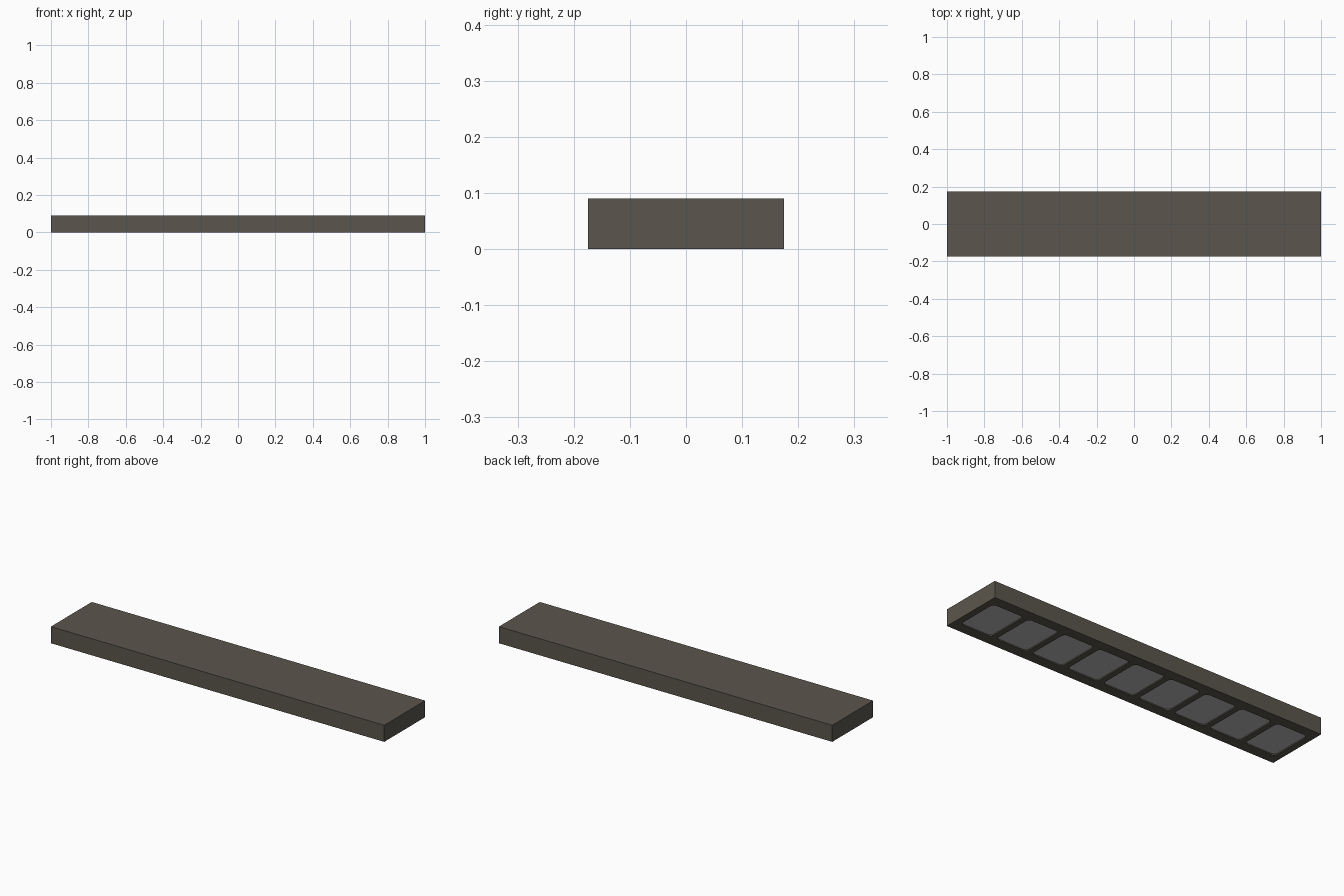
import bpy, bmesh, math

if "Cube" in bpy.data.objects:
    bpy.data.objects.remove(bpy.data.objects["Cube"])

L, W, H = 2.0, 0.35, 0.09          # housing size
COUNT, PITCH = 9, 0.2175           # underside panels
PX, PY, R = 0.187, 0.24, 0.022     # panel size and corner radius
RECESS = 0.006


def material(name, rgb):
    m = bpy.data.materials.new(name)
    m.diffuse_color = (*rgb, 1)
    m.use_nodes = True
    m.node_tree.nodes["Principled BSDF"].inputs["Base Color"].default_value = m.diffuse_color
    return m


def make_object(name, bm, mat):
    bmesh.ops.recalc_face_normals(bm, faces=bm.faces[:])
    mesh = bpy.data.meshes.new(name)
    bm.to_mesh(mesh)
    bm.free()
    mesh.materials.append(mat)
    ob = bpy.data.objects.new(name, mesh)
    bpy.context.collection.objects.link(ob)
    return ob


def rounded_slab(bm, cx, sx, sy, r, z0, z1, seg=6):
    """Rounded rectangle centred on (cx, 0), extruded from z0 to z1."""
    verts = []
    for k, (ux, uy) in enumerate([(1, 1), (-1, 1), (-1, -1), (1, -1)]):
        for i in range(seg + 1):
            a = math.pi / 2 * (k + i / seg)
            verts.append(bm.verts.new((cx + ux * (sx / 2 - r) + r * math.cos(a),
                                       uy * (sy / 2 - r) + r * math.sin(a), z0)))
    face = bm.faces.new(verts)
    ext = bmesh.ops.extrude_face_region(bm, geom=[face], use_keep_orig=True)
    top = [v for v in ext["geom"] if isinstance(v, bmesh.types.BMVert)]
    bmesh.ops.translate(bm, verts=top, vec=(0, 0, z1 - z0))


housing_mat = material("dark bronze", (0.105, 0.094, 0.075))
panel_mat = material("light grey", (0.48, 0.48, 0.48))
centres = [(i - (COUNT - 1) / 2) * PITCH for i in range(COUNT)]

# Housing: plain box
bm = bmesh.new()
bmesh.ops.create_cube(bm, size=1)
bmesh.ops.scale(bm, vec=(L, W, H), verts=bm.verts)
bmesh.ops.translate(bm, vec=(0, 0, H / 2), verts=bm.verts)
housing = make_object("housing", bm, housing_mat)

# Pockets cut into the underside
bm = bmesh.new()
for x in centres:
    rounded_slab(bm, x, PX, PY, R, -0.02, RECESS + 0.003)
cutter = make_object("pocket_cutter", bm, housing_mat)
cutter.hide_render = True
cutter.hide_viewport = True
cut = housing.modifiers.new("pockets", 'BOOLEAN')
cut.operation = 'DIFFERENCE'
cut.solver = 'EXACT'
cut.object = cutter

# Lens panels seated in the pockets
for n, x in enumerate(centres, 1):
    bm = bmesh.new()
    rounded_slab(bm, x, PX, PY, R, RECESS, RECESS + 0.004)
    make_object(f"lens_panel_{n}", bm, panel_mat)
